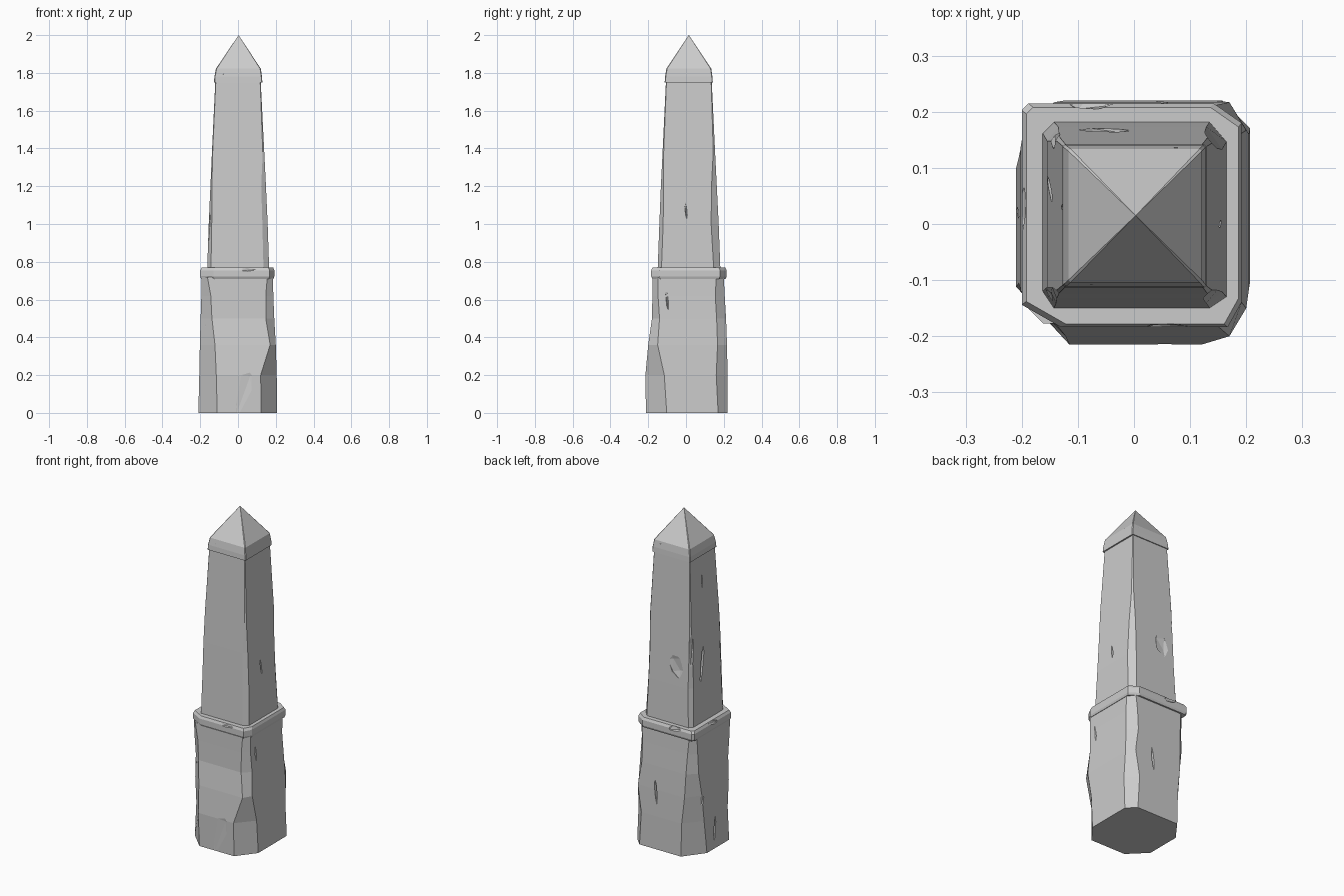
import bpy, bmesh
from mathutils import Vector, Matrix, Euler


def loft(name, rings):
    """Stack of rectangles with an individually cut corner.
    ring = z, (x0, x1, y0, y1), [(cx, cy) for front-left, front-right, back-right, back-left]"""
    bm = bmesh.new()
    loops = []
    for z, (x0, x1, y0, y1), (a, b, c, d) in rings:
        pts = [(x0, y0 + a[1]), (x0 + a[0], y0), (x1 - b[0], y0), (x1, y0 + b[1]),
               (x1, y1 - c[1]), (x1 - c[0], y1), (x0 + d[0], y1), (x0, y1 - d[1])]
        loops.append([bm.verts.new((x, y, z)) for x, y in pts])
    for lo, hi in zip(loops, loops[1:]):
        for i in range(8):
            j = (i + 1) % 8
            bm.faces.new((lo[i], lo[j], hi[j], hi[i]))
    bm.faces.new(loops[0][::-1])
    bm.faces.new(loops[-1])
    bmesh.ops.remove_doubles(bm, verts=bm.verts, dist=1e-5)
    bmesh.ops.recalc_face_normals(bm, faces=bm.faces)
    me = bpy.data.meshes.new(name)
    bm.to_mesh(me)
    bm.free()
    ob = bpy.data.objects.new(name, me)
    bpy.context.collection.objects.link(ob)
    return ob


def chip(ob, chips):
    """Carve faceted gouges: (location, radii, rotation)."""
    bm = bmesh.new()
    for loc, size, rot in chips:
        m = Matrix.LocRotScale(Vector(loc), Euler(rot), Vector(size))
        bmesh.ops.create_icosphere(bm, subdivisions=1, radius=1, matrix=m)
    me = bpy.data.meshes.new("chip_cutter")
    bm.to_mesh(me)
    bm.free()
    cutter = bpy.data.objects.new("chip_cutter", me)
    cutter.hide_render = True
    bpy.context.collection.objects.link(cutter)
    mod = ob.modifiers.new("chips", 'BOOLEAN')
    mod.operation, mod.solver, mod.object = 'DIFFERENCE', 'EXACT', cutter
    bpy.context.view_layer.objects.active = ob
    bpy.ops.object.modifier_apply(modifier=mod.name)
    bpy.data.objects.remove(cutter)


def even(c):
    return [(c, c)] * 4


# Rough pedestal, wider and more worn towards the ground
base = loft("pedestal", [
    (0.00, (-.21, .207, -.212, .22), [(.10, .10), (.085, .11), (.05, .05), (.09, .12)]),
    (0.20, (-.205, .205, -.215, .22), [(.09, .11), (.085, .10), (.06, .06), (.08, .10)]),
    (0.36, (-.202, .20, -.20, .217), [(.08, .08), (.03, .05), (.03, .05), (.06, .08)]),
    (0.50, (-.198, .192, -.18, .212), [(.06, .06), (.045, .04), (.045, .05), (.05, .05)]),
    (0.62, (-.194, .187, -.178, .205), [(.05, .04), (.04, .03), (.04, .05), (.04, .04)]),
    (0.72, (-.192, .185, -.177, .20), [(.03, .03), (.03, .03), (.03, .04), (.03, .03)]),
])
chip(base, [
    ((-.20, -.20, .27), (.055, .05, .12), (0, .1, .3)),
    ((-.195, -.185, .50), (.045, .05, .10), (0, -.15, .5)),
    ((.215, -.19, .17), (.05, .05, .15), (0, .1, .7)),
    ((-.235, .17, .30), (.05, .06, .12), (.2, 0, .4)),
    ((.03, -.232, .10), (.09, .025, .22), (0, .1, 0)),
    ((-.21, .02, .12), (.02, .008, .08), (.1, 0, 0)),
    ((.195, -.10, .60), (.015, .008, .07), (.1, 0, 0)),
    ((.05, .22, .35), (.008, .02, .08), (0, .1, 0)),
])

# Collar between pedestal and shaft
C = [(.07, .04), (.025, .045), (.05, .035), (.012, .012)]
collar = loft("collar", [
    (0.71, (-.195, .188, -.178, .21), C),
    (0.722, (-.20, .192, -.184, .215), C),
    (0.755, (-.20, .192, -.184, .215), C),
    (0.77, (-.192, .186, -.178, .208), C),
])
chip(collar, [((-.08, .222, .765), (.06, .02, .025), (0, .2, 0)),
              ((.06, -.19, .765), (.07, .014, .02), (0, -.1, 0)),
              ((-.205, .03, .765), (.014, .06, .022), (.2, 0, 0))])

# Tapering shaft with worn lower corners
shaft = loft("shaft", [
    (0.76, (-.163, .165, -.15, .182), [(.02, .03), (.03, .02), (.03, .035), (.02, .02)]),
    (1.00, (-.155, .157, -.141, .173), [(.016, .028), (.028, .02), (.028, .04), (.02, .025)]),
    (1.20, (-.146, .148, -.133, .163), [(.008, .02), (.025, .015), (.022, .028), (.012, .015)]),
    (1.38, (-.138, .139, -.124, .154), [(.004, .006), (.008, .006), (.008, .01), (.006, .006)]),
    (1.76, (-.12, .12, -.106, .136), even(.003)),
])
chip(shaft, [
    ((.155, .175, 1.22), (.03, .035, .16), (0, 0, .6)),
    ((-.165, .165, 1.18), (.035, .035, .20), (.1, .05, .4)),
    ((-.165, -.135, .98), (.025, .02, .14), (0, 0, .5)),
    ((.16, -.145, 1.02), (.024, .02, .20), (0, 0, .7)),
    ((-.152, .06, 1.12), (.015, .012, .13), (.2, 0, 0)),
    ((-.05, .17, 1.12), (.05, .013, .08), (0, .3, 0)),
    ((.153, .0, 1.07), (.01, .006, .05), (.1, 0, 0)),
    ((-.131, .03, 1.60), (.01, .006, .05), (0, 0, 0)),
])

# Pyramid cap with a low vertical band
cap = loft("pyramid_cap", [
    (1.75, (-.127, .129, -.113, .142), even(.004)),
    (1.78, (-.125, .127, -.111, .140), even(.004)),
    (1.822, (-.117, .121, -.104, .134), even(.004)),
    (2.00, (.003, .003, .015, .015), even(0)),
])
chip(cap, [((-.07, -.118, 1.80), (.02, .012, .02), (0, .3, 0)),
           ((.08, .145, 1.815), (.02, .012, .018), (0, .2, 0))])
